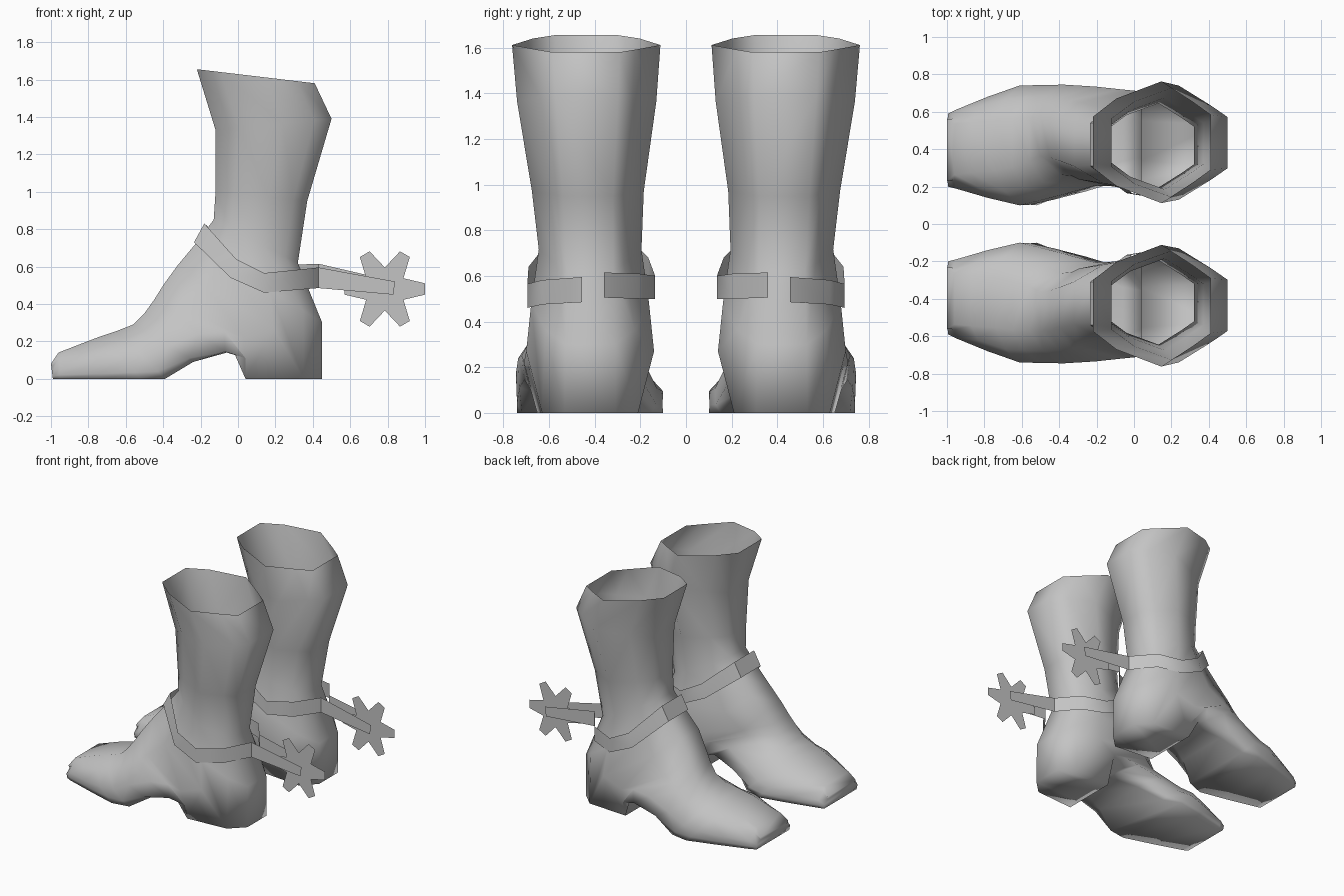
import bpy, bmesh, math

leather = bpy.data.materials.new("grey_leather")
leather.diffuse_color = (0.55, 0.55, 0.55, 1)


def finish(bm, name, angle):
    """Make an object from a bmesh, plus its twin mirrored across y = 0."""
    for side in ("left", "right"):
        me = bpy.data.meshes.new(f"{side}_{name}")
        if side == "right":
            for v in bm.verts:
                v.co.y = -v.co.y
            bmesh.ops.reverse_faces(bm, faces=bm.faces[:])
        bm.to_mesh(me)
        me.materials.append(leather)
        ob = bpy.data.objects.new(f"{side}_{name}", me)
        bpy.context.collection.objects.link(ob)
        bpy.ops.object.select_all(action='DESELECT')
        ob.select_set(True)
        bpy.context.view_layer.objects.active = ob
        bpy.ops.object.shade_smooth_by_angle(angle=math.radians(angle))
    bm.free()


# Boot: rings fan from the open top, round the heel, to the toe.
# front x, z / back or sole x, z / centre y, half width / front and back flatness
rings = [
    (-0.22, 1.655, 0.41, 1.58, 0.437, 0.325, 0.42, 0.45),
    (-0.12, 1.33, 0.50, 1.39, 0.435, 0.305, 0.42, 0.45),
    (-0.12, 1.00, 0.37, 0.95, 0.43, 0.245, 0.42, 0.45),
    (-0.13, 0.85, 0.32, 0.62, 0.42, 0.225, 0.42, 0.45),
    (-0.22, 0.73, 0.45, 0.30, 0.42, 0.258, 0.40, 0.42),
    (-0.32, 0.61, 0.45, 0.00, 0.42, 0.28, 0.40, 0.40),
    (-0.40, 0.50, 0.04, 0.00, 0.445, 0.265, 0.40, 0.40),
    (-0.45, 0.42, 0.04, 0.11, 0.46, 0.26, 0.40, 0.40),
    (-0.50, 0.35, -0.06, 0.14, 0.47, 0.265, 0.40, 0.50),
    (-0.56, 0.29, -0.24, 0.09, 0.452, 0.293, 0.40, 0.70),
    (-0.65, 0.255, -0.39, 0.00, 0.435, 0.308, 0.42, 0.92),
    (-0.74, 0.225, -0.52, 0.00, 0.42, 0.32, 0.42, 1.00),
    (-0.87, 0.175, -0.72, 0.00, 0.41, 0.27, 0.50, 1.00),
    (-0.96, 0.14, -0.95, 0.00, 0.40, 0.21, 0.65, 0.98),
    (-1.00, 0.08, -0.99, 0.00, 0.395, 0.195, 0.85, 0.98),
]
# points moved for the heel block and arch: (ring, point) -> x, z, share of width
moved = {
    (5, 2): (0.19, 0.27, 1.0), (5, 3): (0.35, 0.0, 0.75),
    (6, 2): (0.03, 0.22, 1.0), (6, 3): (0.04, 0.0, 0.78),
    (7, 2): (-0.07, 0.25, 1.0), (7, 3): (0.04, 0.11, 0.86),
    (8, 2): (-0.21, 0.24, 1.0), (8, 3): (-0.07, 0.145, 0.90),
    (9, 3): (-0.26, 0.11, 0.95),
}
bm = bmesh.new()
loops = []
for i, (fx, fz, bx, bz, cy, w, ff, bf) in enumerate(rings):
    low = 0.66 if i < 4 else 0.76 if i == 4 else 0.99
    shoulder = (0.2, 0.72) if i < 6 else (0.24, 0.78)
    pts = [(0, ff), shoulder, (0.58, 1), (0.85, low), (1, bf)]
    half = [(fx + (bx - fx) * t, w * f, fz + (bz - fz) * t) for t, f in pts]
    for k in (2, 3):
        if (i, k) in moved:
            x, z, f = moved[i, k]
            half[k] = (x, w * f, z)
    ring = [(x, cy + y, z) for x, y, z in half]
    ring += [(x, cy - y, z) for x, y, z in reversed(half)]
    loops.append([bm.verts.new(p) for p in ring])
for a, b in zip(loops, loops[1:]):
    for k in range(len(a)):
        n = (k + 1) % len(a)
        bm.faces.new((a[k], a[n], b[n], b[k]))
for k in range(4):                  # blunt toe
    a, n = loops[-1], 9 - k
    bm.faces.new((a[k], a[k + 1], a[n - 1], a[n]))
bmesh.ops.recalc_face_normals(bm, faces=bm.faces[:])
finish(bm, "boot", 180)

# Spur strap and the two shanks, as one thin ribbon
# top x, z / bottom x, z / y
ribbon = [
    (0.84, 0.52, 0.83, 0.45, 0.455),
    (0.43, 0.595, 0.43, 0.485, 0.455),
    (0.31, 0.582, 0.31, 0.475, 0.63),
    (0.14, 0.565, 0.14, 0.46, 0.695),
    (-0.01, 0.64, -0.04, 0.54, 0.69),
    (-0.18, 0.83, -0.235, 0.73, 0.54),
    (-0.18, 0.83, -0.235, 0.73, 0.31),
    (-0.01, 0.68, -0.04, 0.58, 0.165),
    (0.14, 0.60, 0.14, 0.50, 0.135),
    (0.31, 0.61, 0.31, 0.50, 0.205),
    (0.43, 0.615, 0.43, 0.505, 0.36),
    (0.84, 0.52, 0.83, 0.45, 0.36),
]
bm = bmesh.new()
pairs = [(bm.verts.new((tx, y, tz)), bm.verts.new((bx, y, bz)))
         for tx, tz, bx, bz, y in ribbon]
for (a, b), (c, d) in zip(pairs, pairs[1:]):
    bm.faces.new((a, c, d, b))
bmesh.ops.recalc_face_normals(bm, faces=bm.faces[:])
finish(bm, "spur_strap", 44)

# Six-pointed rowel with blunt tips between the shanks
bm = bmesh.new()
cx, cz, tip, root = 0.785, 0.48, 0.217, 0.115
outline = []
for k in range(6):
    a = math.radians(60 * k)
    for r, da in ((tip, -8), (tip, 8), (root, 30)):
        t = a + math.radians(da)
        outline.append(bm.verts.new((cx + r * math.cos(t), 0.408, cz + r * math.sin(t))))
bm.faces.new(outline)
finish(bm, "spur_rowel", 30)
